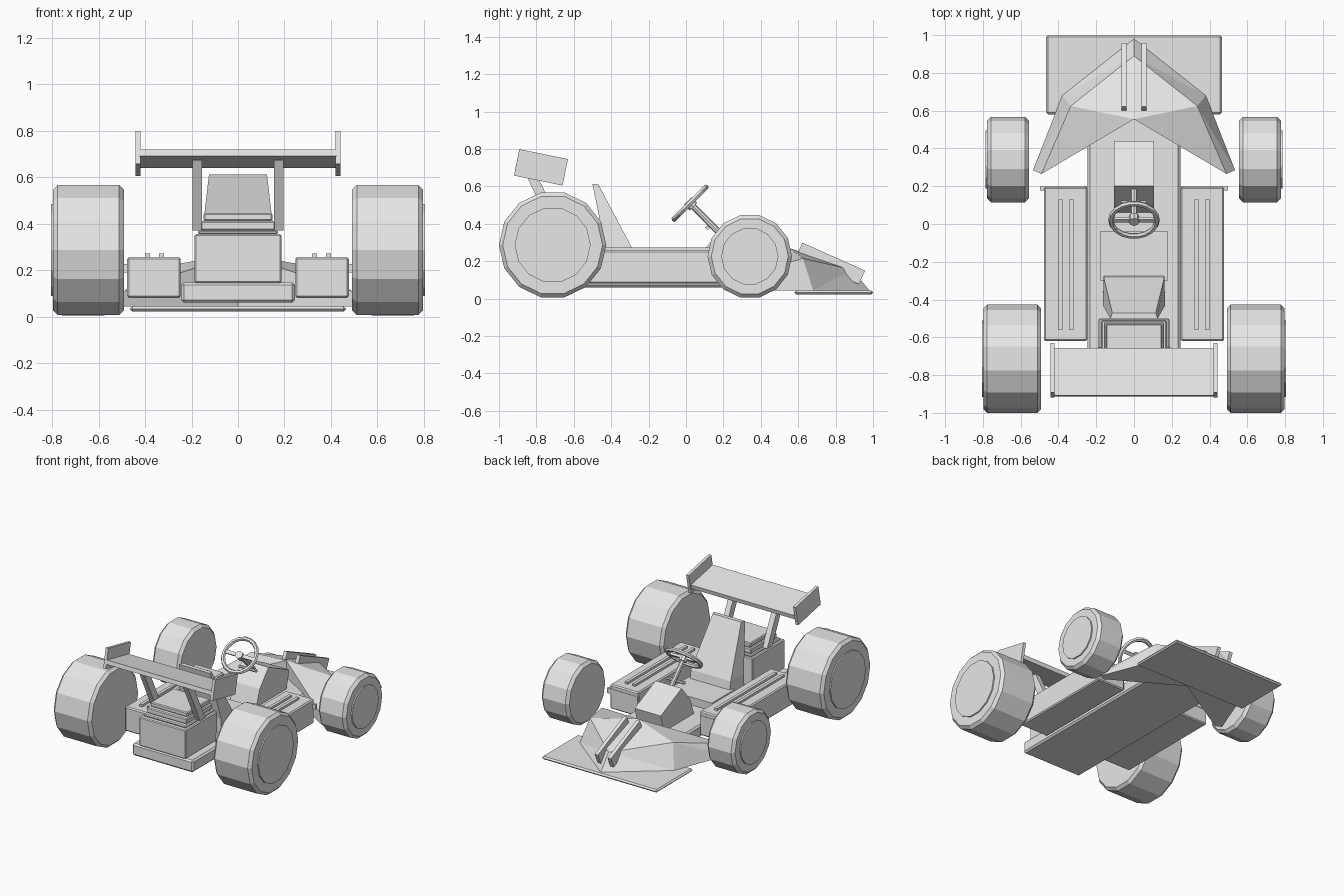
import bpy, bmesh, math
from mathutils import Vector, Matrix

if "Cube" in bpy.data.objects:
    bpy.data.objects.remove(bpy.data.objects["Cube"])

grey = bpy.data.materials.new("light grey")
grey.diffuse_color = (0.8, 0.8, 0.8, 1)
grey.use_nodes = True
grey.node_tree.nodes["Principled BSDF"].inputs["Base Color"].default_value = grey.diffuse_color


def finish(name, bm, bevel=0):
    bmesh.ops.recalc_face_normals(bm, faces=bm.faces)
    me = bpy.data.meshes.new(name)
    bm.to_mesh(me)
    bm.free()
    me.materials.append(grey)
    ob = bpy.data.objects.new(name, me)
    bpy.context.collection.objects.link(ob)
    if bevel:
        m = ob.modifiers.new("bevel", 'BEVEL')
        m.width, m.segments = bevel, 1
    return ob


def box(name, x, y, z, bevel=0, tilt=0):
    """Box from (min, max) ranges, tilted about x through its centre."""
    bm = bmesh.new()
    c = Vector(((x[0] + x[1]) / 2, (y[0] + y[1]) / 2, (z[0] + z[1]) / 2))
    size = Matrix.Diagonal((x[1] - x[0], y[1] - y[0], z[1] - z[0], 1))
    bmesh.ops.create_cube(bm, size=1, matrix=Matrix.Translation(c) @ Matrix.Rotation(tilt, 4, 'X') @ size)
    return finish(name, bm, bevel)


def extrude_x(name, profile, x0, x1):
    """Side profile of (y, z) points swept from x0 to x1."""
    bm = bmesh.new()
    a = [bm.verts.new((x0, y, z)) for y, z in profile]
    b = [bm.verts.new((x1, y, z)) for y, z in profile]
    n = len(a)
    bm.faces.new(a)
    bm.faces.new(b)
    for i in range(n):
        bm.faces.new((a[i], a[(i + 1) % n], b[(i + 1) % n], b[i]))
    return finish(name, bm)


def lathe_x(name, rings, y, z, n=14):
    """Closed turned part about the x axis from (x, radius) rings."""
    bm = bmesh.new()
    loops = [[bm.verts.new((x, y + r * math.cos(i * math.tau / n), z + r * math.sin(i * math.tau / n)))
              for i in range(n)] for x, r in rings]
    for a, b in zip(loops, loops[1:]):
        for i in range(n):
            bm.faces.new((a[i], a[(i + 1) % n], b[(i + 1) % n], b[i]))
    bm.faces.new(loops[0])
    bm.faces.new(loops[-1])
    return finish(name, bm)


def rod(name, p, q, r, n=8):
    p, q = Vector(p), Vector(q)
    bm = bmesh.new()
    rot = (q - p).to_track_quat('Z', 'Y').to_matrix().to_4x4()
    bmesh.ops.create_cone(bm, cap_ends=True, segments=n, radius1=r, radius2=r, depth=(q - p).length,
                          matrix=Matrix.Translation((p + q) / 2) @ rot)
    return finish(name, bm)


# Wheels: chamfered tyre and raised outer hub
for s, side in ((-1, "left"), (1, "right")):
    for end, y, r, x0, x1, hub in (("rear", -.713, .287, .492, .797, .203), ("front", .341, .226, .556, .778, .153)):
        lathe_x(f"{end}_tyre_{side}", [(s * x0, r - .02), (s * (x0 + .02), r), (s * (x1 - .02), r),
                                       (s * x1, r - .02)], y, r)
        lathe_x(f"{end}_hub_{side}", [(s * (x1 - .02), hub), (s * (x1 + .009), hub)], y, r)

# Floor tray and front wing plate
box("chassis", (-.245, .245), (-.87, .6), (.06, .148), .012)
box("front_wing", (-.465, .465), (.58, 1.0), (.022, .044), .01)

# Side pods with raised strips and a small front lip
for s, side in ((-1, "left"), (1, "right")):
    def span(a, b):
        return tuple(sorted((s * a, s * b)))
    box(f"side_pod_{side}", span(.247, .477), (-.62, .195), (.08, .257), .008)
    box(f"pod_lip_{side}", span(.25, .498), (.178, .198), (.19, .226))
    for x in (.33, .39):
        box(f"pod_strip_{side}", span(x - .011, x + .011), (-.56, .13), (.25, .273))

# Nose: folded wedge with swept wings
bm = bmesh.new()
A, R, T = [bm.verts.new(p) for p in ((0, .555, .27), (0, .89, .155), (0, .98, .044))]
B = bm.verts.new((0, .555, .044))
for s in (-1, 1):
    S, O, E1, E0, F = [bm.verts.new((s * x, y, z)) for x, y, z in (
        (.335, .625, .215), (.38, .68, .044), (.49, .265, .11), (.535, .285, .044), (.49, .265, .044))]
    for f in ((A, S, R), (R, S, O), (R, O, T), (A, E1, S), (S, E1, E0), (S, E0, O),
              (E1, F, E0), (A, B, F), (A, F, E1), (B, T, O), (B, O, E0), (B, E0, F)):
        bm.faces.new(f)
finish("nose", bm)
for x in (-.052, .052):
    box("nose_fin", (x - .013, x + .013), (.59, .957), (.148, .228), 0, math.radians(-24))

# Dash box, pedal bar and steering
extrude_x("dash_box", [(.2, .385), (.44, .275), (.40, .12), (.05, .12), (.1, .265)], -.105, .105)
rod("pedal_bar", (-.07, .115, .38), (.07, .115, .38), .011)
rod("steering_column", (0, .022, .51), (0, .18, .35), .017)
bm = bmesh.new()
N, M = 18, 6
grid = []
for i in range(N):
    a = i * math.tau / N
    ring = []
    for j in range(M):
        b = j * math.tau / M
        r = .122 + .015 * math.cos(b)
        ring.append(bm.verts.new((r * math.cos(a), r * math.sin(a), .015 * math.sin(b))))
    grid.append(ring)
for i in range(N):
    for j in range(M):
        bm.faces.new((grid[i][j], grid[(i + 1) % N][j], grid[(i + 1) % N][(j + 1) % M], grid[i][(j + 1) % M]))
bm.transform(Matrix.Translation((0, .022, .51)) @ Matrix.Rotation(math.radians(45), 4, 'X'))
finish("steering_wheel", bm)
box("steering_spoke", (-.115, .115), (.01, .034), (.502, .518), 0, math.radians(45))
rod("steering_hub", (0, .01, .522), (0, .04, .492), .028)

# Seat: cushion and tapered back
box("seat_cushion", (-.18, .18), (-.3, -.04), (.14, .205))
bm = bmesh.new()
low, mid, top = [[bm.verts.new(p) for p in ((-a, y0, z), (a, y0, z), (b, y1, z), (-b, y1, z))]
                 for a, b, y0, y1, z in ((.16, .165, -.265, -.43, .14), (.16, .165, -.285, -.43, .265),
                                         (.115, .125, -.47, -.5, .613))]
for a, b in ((low, mid), (mid, top)):
    for i in range(4):
        bm.faces.new((a[i], a[(i + 1) % 4], b[(i + 1) % 4], b[i]))
bm.faces.new(low)
bm.faces.new(top)
finish("seat_back", bm)

# Engine block with stepped cover
for i, (x, y, z0, z1) in enumerate(((.187, -.5, .145, .355), (.172, -.51, .355, .372),
                                    (.16, -.52, .372, .412), (.148, -.53, .412, .445))):
    box("engine_block" if i == 0 else "engine_cover", (-x, x), (-.87 + .025 * i, y), (z0, z1), .006)

# Rear wing, end plates and struts
tilt = math.radians(-11.5)
box("rear_wing", (-.425, .425), (-.913, -.657), (.665, .695), 0, tilt)
for s in (-1, 1):
    a, b = sorted((s * .42, s * .441))
    box("wing_end_plate", (a, b), (-.908, -.643), (.63, .774), 0, tilt)
    a, b = sorted((s * .155, s * .195))
    extrude_x("wing_strut", [(-.862, .675), (-.8, .665), (-.655, .37), (-.715, .37)], a, b)
